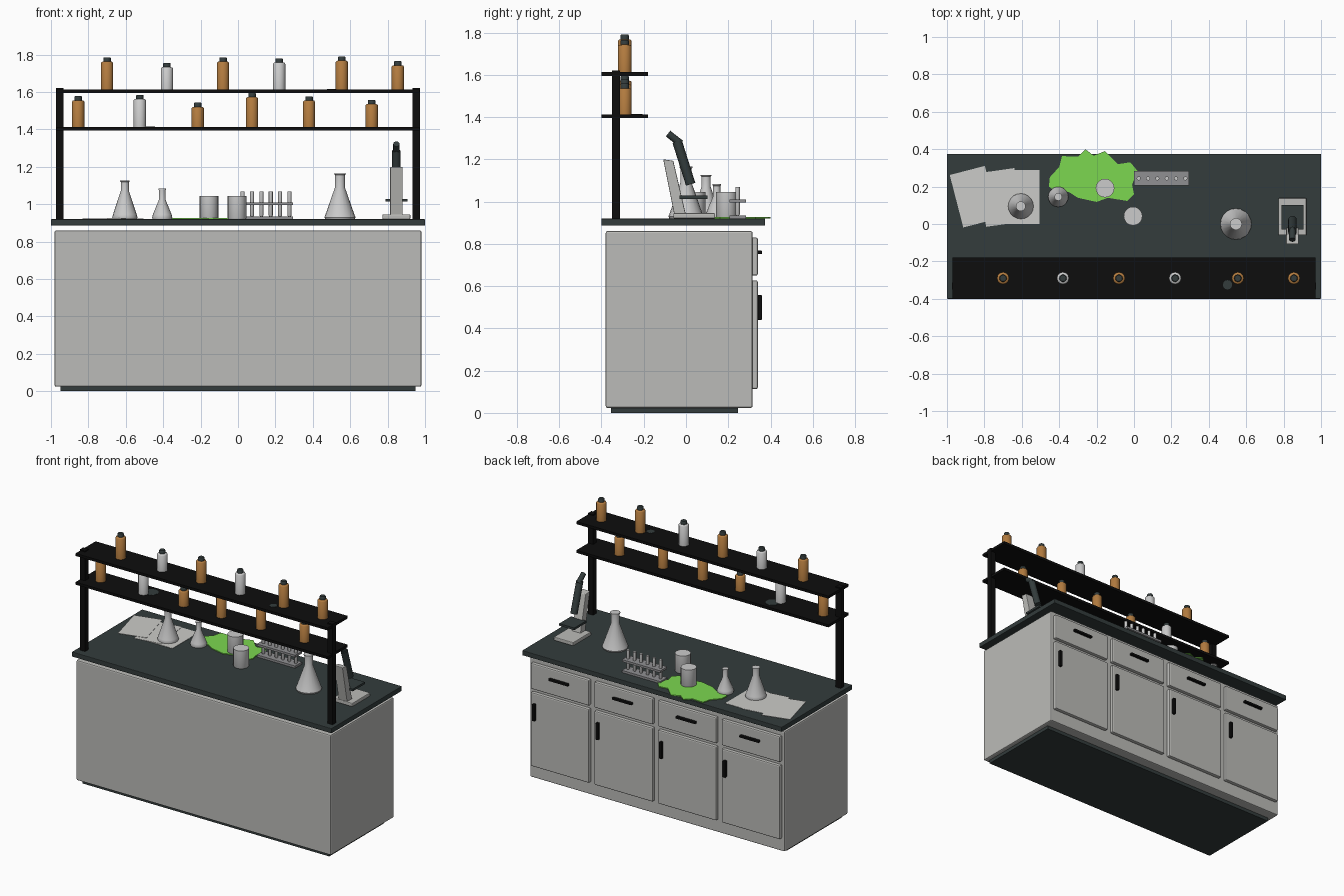
import bpy, bmesh, math
from mathutils import Vector, Matrix

if "Cube" in bpy.data.objects:
    bpy.data.objects.remove(bpy.data.objects["Cube"])


def mat(name, r, g, b):
    m = bpy.data.materials.new(name)
    m.diffuse_color = (r, g, b, 1)
    m.use_nodes = True
    m.node_tree.nodes["Principled BSDF"].inputs["Base Color"].default_value = m.diffuse_color
    return m


GREY = mat("cabinet_grey", 0.50, 0.50, 0.48)
SLATE = mat("dark_slate", 0.033, 0.045, 0.045)
BLACK = mat("matte_black", 0.004, 0.004, 0.004)
AMBER = mat("amber_glass", 0.45, 0.20, 0.05)
GLASS = mat("clear_glass", 0.60, 0.60, 0.60)
GREEN = mat("green_liquid", 0.20, 0.68, 0.08)
PAPER = mat("paper_white", 0.60, 0.60, 0.58)
STEEL = mat("rack_grey", 0.28, 0.28, 0.29)


def finish(name, bm, material, bevel=0, smooth=False):
    bmesh.ops.recalc_face_normals(bm, faces=bm.faces)
    me = bpy.data.meshes.new(name)
    bm.to_mesh(me)
    bm.free()
    me.materials.append(material)
    ob = bpy.data.objects.new(name, me)
    bpy.context.collection.objects.link(ob)
    if bevel:
        mod = ob.modifiers.new("bevel", "BEVEL")
        mod.width, mod.segments = bevel, 2
    if smooth:
        bpy.ops.object.select_all(action="DESELECT")
        ob.select_set(True)
        bpy.context.view_layer.objects.active = ob
        bpy.ops.object.shade_smooth_by_angle(angle=math.radians(40))
    return ob


def box(name, x0, x1, y0, y1, z0, z1, material, bevel=0):
    bm = bmesh.new()
    size = Matrix.Diagonal((x1 - x0, y1 - y0, z1 - z0, 1))
    mid = Matrix.Translation(((x0 + x1) / 2, (y0 + y1) / 2, (z0 + z1) / 2))
    bmesh.ops.create_cube(bm, size=1, matrix=mid @ size)
    return finish(name, bm, material, bevel)


def lathe(name, x, y, profile, material, sides=16):
    bm = bmesh.new()
    rings = [[bm.verts.new((x + r * math.cos(2 * math.pi * i / sides),
                            y + r * math.sin(2 * math.pi * i / sides), z))
              for i in range(sides)] for r, z in profile]
    for a, b in zip(rings, rings[1:]):
        for i in range(sides):
            j = (i + 1) % sides
            bm.faces.new((a[i], a[j], b[j], b[i]))
    bm.faces.new(rings[0])
    bm.faces.new(rings[-1])
    return finish(name, bm, material, smooth=True)


def prism(name, pts, depth, material, bevel=0):
    """Extrude a planar outline along a depth vector."""
    bm = bmesh.new()
    f = bm.faces.new([bm.verts.new(p) for p in pts])
    top = bmesh.ops.extrude_face_region(bm, geom=[f])["geom"]
    bmesh.ops.translate(bm, vec=depth, verts=[v for v in top if isinstance(v, bmesh.types.BMVert)])
    return finish(name, bm, material, bevel)


def rod(name, a, b, r, material, sides=12):
    a, b = Vector(a), Vector(b)
    bm = bmesh.new()
    turn = (b - a).to_track_quat("Z", "Y").to_matrix().to_4x4()
    bmesh.ops.create_cone(bm, cap_ends=True, segments=sides, radius1=r, radius2=r,
                          depth=(b - a).length, matrix=Matrix.Translation((a + b) / 2) @ turn)
    return finish(name, bm, material, smooth=True)


# Cabinet and worktop
box("kick_base", -0.95, 0.95, -0.354, 0.245, 0, 0.026, SLATE)
box("cabinet_body", -0.98, 0.98, -0.38, 0.315, 0.024, 0.86, GREY, 0.008)
box("worktop", -1, 1, -0.4, 0.375, 0.886, 0.92, SLATE, 0.004)

# Drawers, doors and handles on the back side
for i in range(4):
    cx = -0.735 + 0.49 * i
    box("drawer_front", cx - 0.225, cx + 0.225, 0.31, 0.34, 0.65, 0.83, GREY, 0.008)
    box("door", cx - 0.225, cx + 0.225, 0.31, 0.34, 0.113, 0.627, GREY, 0.008)
    box("drawer_handle", cx - 0.075, cx + 0.075, 0.338, 0.36, 0.752, 0.768, BLACK, 0.004)
    box("door_handle", cx + 0.182, cx + 0.202, 0.338, 0.36, 0.44, 0.557, BLACK, 0.004)

# Shelf rack
for s in (-1, 1):
    box("shelf_post", s * 0.953 - 0.02, s * 0.953 + 0.02, -0.35, -0.312, 0.92, 1.62, BLACK)
for z in (1.395, 1.595):
    box("shelf", -0.97, 0.97, -0.4, -0.18, z, z + 0.018, BLACK)

# Bottles: x, cap top, clear or amber
upper = [(-0.70, 1.785, 0), (-0.38, 1.755, 1), (-0.08, 1.785, 0),
         (0.22, 1.78, 1), (0.555, 1.79, 0), (0.855, 1.765, 0)]
lower = [(-0.855, 1.578, 0), (-0.525, 1.585, 1), (-0.215, 1.543, 0),
         (0.075, 1.595, 0), (0.38, 1.577, 0), (0.715, 1.558, 0)]
for base, row in ((1.613, upper), (1.413, lower)):
    for x, top, clear in row:
        lathe("bottle", x, -0.29, [(0.033, base), (0.033, top - 0.03), (0.028, top - 0.024),
                                   (0.018, top - 0.022)], GLASS if clear else AMBER, 12)
        lathe("bottle_cap", x, -0.29, [(0.02, top - 0.026), (0.02, top - 0.004),
                                       (0.017, top)], SLATE, 12)

# Dried stains on the shelves
for x, y, z, r in ((0.5, -0.325, 1.613, 0.025), (-0.49, -0.25, 1.413, 0.045)):
    lathe("shelf_stain", x, y, [(r, z), (r, z + 0.002)], SLATE, 12)

# Conical flasks: x, y, base radius, neck height, top height
for x, y, r, zn, zt in ((-0.605, 0.095, 0.068, 1.07, 1.127), (-0.405, 0.145, 0.054, 1.025, 1.083),
                        (0.545, 0, 0.083, 1.09, 1.165)):
    n = r * 0.32
    lathe("conical_flask", x, y, [(r * 0.95, 0.92), (r, 0.93), (r * 0.93, 0.945), (n, zn),
                                  (n, zt - 0.008), (n * 1.2, zt - 0.006), (n * 1.2, zt)], GLASS, 20)

# Beakers
for x, y in ((-0.155, 0.192), (-0.005, 0.042)):
    lathe("beaker", x, y, [(0.047, 0.92), (0.05, 0.926), (0.05, 1.045)], GLASS, 20)

# Test tube rack
box("rack_base", 0, 0.295, 0.207, 0.283, 0.92, 0.935, STEEL)
box("rack_plate", 0, 0.295, 0.207, 0.283, 0.995, 1.01, STEEL)
for i in range(6):
    lathe("test_tube", 0.025 + 0.05 * i, 0.244,
          [(0.006, 0.932), (0.011, 0.94), (0.011, 1.068)], GLASS, 10)

# Microscope
mx = 0.847
box("microscope_base", mx - 0.075, mx + 0.075, -0.06, 0.138, 0.92, 0.945, GREY, 0.005)
prism("microscope_arm", [(mx - 0.033, y, z) for y, z in
                         ((-0.055, 0.935), (0.0, 0.935), (-0.06, 1.193), (-0.108, 1.2))],
      (0.066, 0, 0), GREY, 0.004)
box("microscope_stage", mx - 0.058, mx + 0.058, -0.03, 0.102, 1.013, 1.028, SLATE)
rod("microscope_tube", (mx, 0.022, 1.082), (mx, -0.042, 1.285), 0.023, SLATE)
rod("microscope_eyepiece", (mx, -0.025, 1.275), (mx, -0.085, 1.322), 0.017, SLATE)

# Paper sheets, fanned out
for i, (x, y, deg) in enumerate(((-0.602, 0.145, 0), (-0.715, 0.142, 8), (-0.855, 0.146, 14.5))):
    ob = box("paper_sheet", -0.097, 0.097, -0.145, 0.145, 0, 0.002, PAPER)
    ob.location = (x, y, 0.921 + 0.002 * i)
    ob.rotation_euler.z = math.radians(deg)

# Green spill
spill = [(-0.455, 0.20), (-0.415, 0.17), (-0.35, 0.172), (-0.30, 0.14), (-0.20, 0.118),
         (-0.14, 0.14), (-0.035, 0.123), (0.0, 0.16), (-0.01, 0.21), (0.018, 0.285),
         (-0.02, 0.33), (-0.085, 0.32), (-0.155, 0.39), (-0.215, 0.365), (-0.26, 0.4),
         (-0.30, 0.36), (-0.385, 0.363), (-0.40, 0.305), (-0.45, 0.25)]
prism("green_spill", [(x, y, 0.92) for x, y in spill], (0, 0, 0.006), GREEN)
